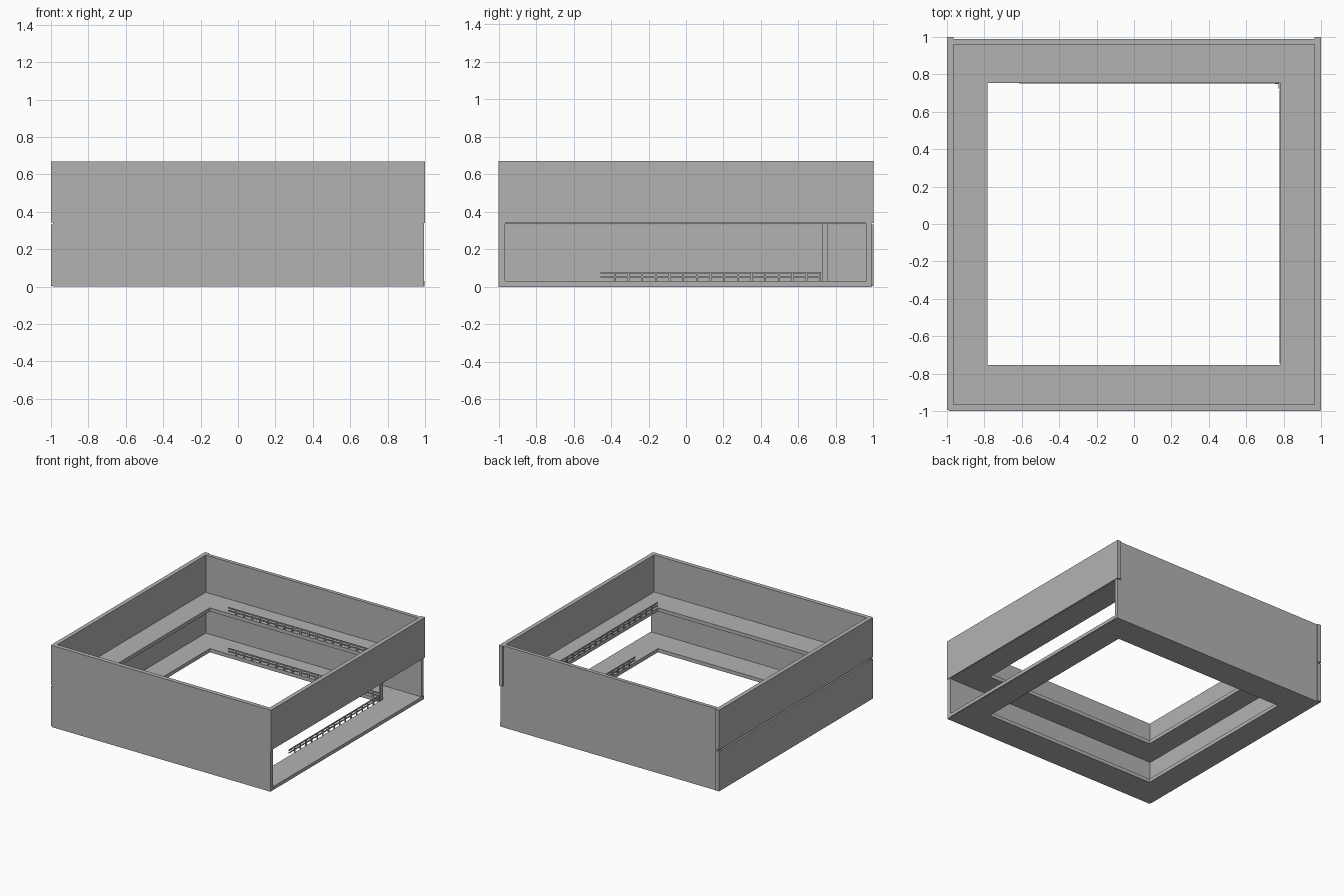
import bpy
import bmesh
from mathutils import Vector

old = bpy.data.objects.get("Cube")
if old:
    bpy.data.objects.remove(old, do_unlink=True)

grey = bpy.data.materials.new("plain grey")
grey.use_nodes = True
colour = (0.45, 0.45, 0.45, 1)
grey.diffuse_color = colour
grey.node_tree.nodes["Principled BSDF"].inputs["Base Color"].default_value = colour


def build(name, boxes):
    """One object made of boxes, each given as (low corner, high corner)."""
    bm = bmesh.new()
    for low, high in boxes:
        low, high = Vector(low), Vector(high)
        verts = bmesh.ops.create_cube(bm, size=1)["verts"]
        for v in verts:
            v.co = (low + high) / 2 + v.co * (high - low)
    mesh = bpy.data.meshes.new(name)
    bm.to_mesh(mesh)
    bm.free()
    mesh.materials.append(grey)
    obj = bpy.data.objects.new(name, mesh)
    bpy.context.collection.objects.link(obj)
    return obj


STOREY = 0.335
SLAB = 0.03
WALL = 0.965      # inner face of the walls
HOLE_X, HOLE_Y = 0.783, 0.753


def floor_ring(name, z):
    """Square floor with a rectangular opening in the middle."""
    bm = bmesh.new()
    outer, inner = (0.99, 0.985), (HOLE_X, HOLE_Y)
    signs = [(-1, -1), (1, -1), (1, 1), (-1, 1)]
    rings = [[bm.verts.new((sx * w, sy * d, h)) for sx, sy in signs]
             for w, d, h in ((*outer, z), (*outer, z + SLAB),
                             (*inner, z + SLAB), (*inner, z))]
    for k in range(4):
        a, b = rings[k], rings[(k + 1) % 4]
        for i in range(4):
            j = (i + 1) % 4
            bm.faces.new((a[i], a[j], b[j], b[i]))
    bmesh.ops.recalc_face_normals(bm, faces=bm.faces)
    mesh = bpy.data.meshes.new(name)
    bm.to_mesh(mesh)
    bm.free()
    mesh.materials.append(grey)
    obj = bpy.data.objects.new(name, mesh)
    bpy.context.collection.objects.link(obj)


def railing(name, start, end, fixed, z, along_x):
    """Two thin rails on evenly spaced posts along one edge of an opening."""
    spans = [(start, end, 0.04, 0.05), (start, end, 0.02, 0.027)]
    p = end - 0.005
    while p > start + 0.02:
        spans.append((p - 0.005, p + 0.005, 0, 0.05))
        p -= 0.073
    near, far = fixed
    boxes = []
    for a, b, low, high in spans:
        if along_x:
            boxes.append(((a, near, z + low), (b, far, z + high)))
        else:
            boxes.append(((near, a, z + low), (far, b, z + high)))
    build(name, boxes)


# Floors and walls of both storeys
for storey, level in enumerate(("lower", "upper")):
    z = storey * STOREY
    top = z + STOREY
    floor_ring(level + "_floor", z)
    build(level + "_front_wall", [((-0.99, -1, z), (0.995, -WALL, top))])
    build(level + "_back_wall", [((-0.99, WALL - 0.005, z), (0.993, 0.99, top))])
    build(level + "_right_wall", [((-1, -0.995, z + 0.004 * (1 + storey)),
                                   (-WALL, 1, top - 0.004 * (1 - storey)))])

# The left side is walled only on the upper storey; a lip finishes the open side
build("upper_left_wall", [((WALL, -0.998, STOREY + 0.005), (1, 1, 2 * STOREY))])
build("lower_left_lip", [((WALL, -WALL, 0.002), (0.997, 0.99, SLAB))])

# Railings around the openings
back_edge = (HOLE_Y - 0.003, HOLE_Y + 0.005)
side_edge = (HOLE_X - 0.006, HOLE_X + 0.002)
railing("lower_back_railing", -0.615, 0.775, back_edge, SLAB, True)
railing("upper_back_railing", -0.615, 0.775, back_edge, STOREY + SLAB, True)
railing("lower_side_railing", -0.455, 0.72, side_edge, SLAB, False)
railing("upper_side_railing", -0.745, 0.72, side_edge, STOREY + SLAB, False)

# Angled corner post holding up the upper floor
build("corner_post", [((0.772, 0.725, SLAB), (0.786, 0.757, STOREY)),
                      ((0.755, 0.748, SLAB), (0.772, 0.757, STOREY))])
